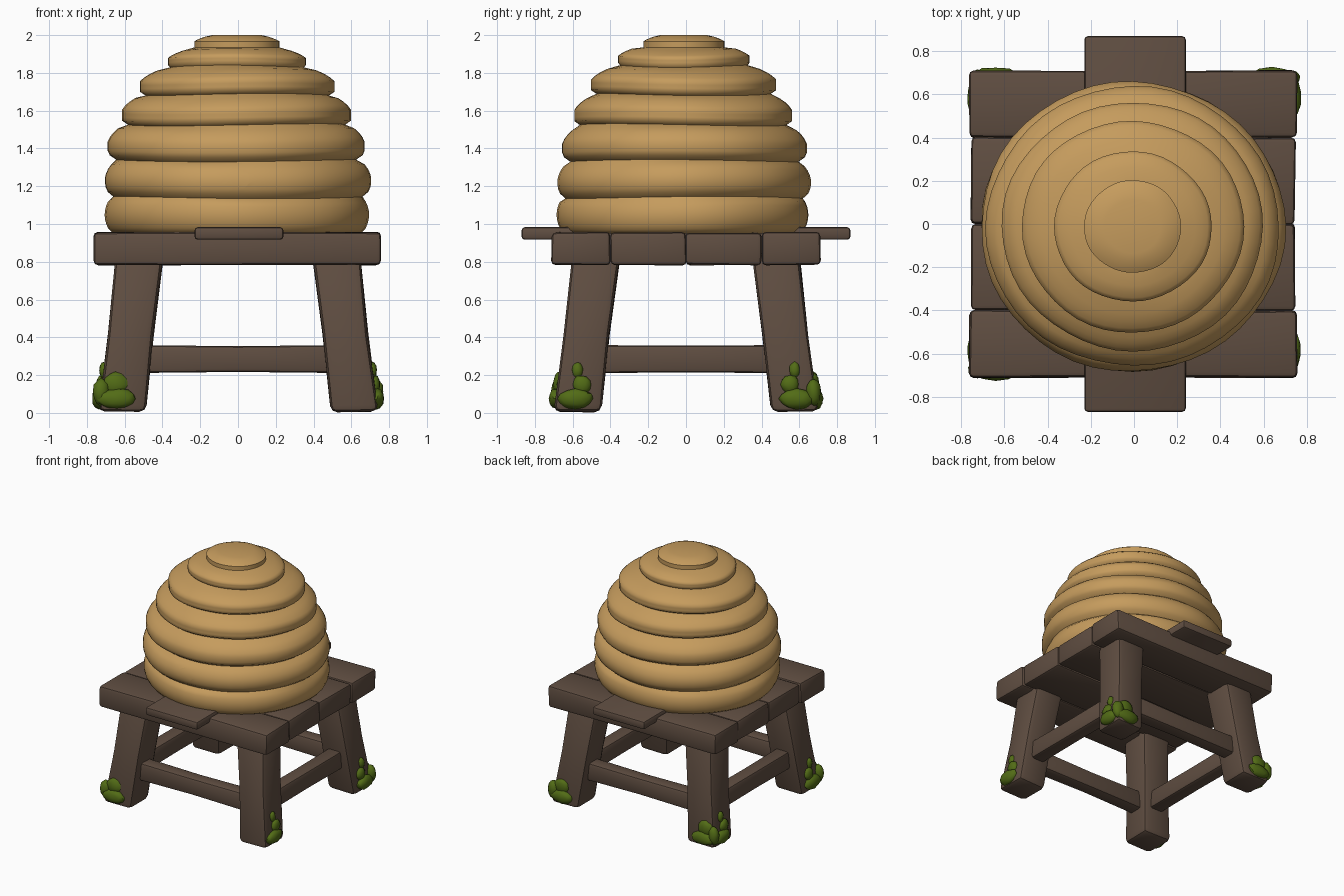
import bpy, bmesh, math, random
from mathutils import Vector

if "Cube" in bpy.data.objects:
    bpy.data.objects.remove(bpy.data.objects["Cube"])

random.seed(4)


def material(name, col):
    m = bpy.data.materials.new(name)
    m.diffuse_color = (*col, 1)
    m.use_nodes = True
    m.node_tree.nodes["Principled BSDF"].inputs["Base Color"].default_value = m.diffuse_color
    return m


STRAW = material("straw", (0.56, 0.33, 0.11))
WOOD = material("dark wood", (0.115, 0.075, 0.053))
MOSS = material("moss green", (0.085, 0.15, 0.008))


def finish(name, bm, mat, angle=40):
    bmesh.ops.recalc_face_normals(bm, faces=bm.faces)
    me = bpy.data.meshes.new(name)
    bm.to_mesh(me)
    bm.free()
    me.materials.append(mat)
    ob = bpy.data.objects.new(name, me)
    bpy.context.collection.objects.link(ob)
    smooth(ob, angle)
    return ob


def smooth(ob, angle):
    bpy.ops.object.select_all(action='DESELECT')
    bpy.context.view_layer.objects.active = ob
    ob.select_set(True)
    bpy.ops.object.shade_smooth_by_angle(angle=math.radians(angle))


def beam(name, a, b, u, v, bevel=0.03, waist=1.0, flat=False, jitter=0.0):
    """Bevelled timber from a to b with half sizes u, v; flat keeps the ends level."""
    a, b = Vector(a), Vector(b)
    d = (b - a).normalized()
    if flat:
        U, V = Vector((1, 0, 0)), Vector((0, 1, 0))
    else:
        V = Vector((0, 0, 1))
        U = V.cross(d).normalized()
    bm = bmesh.new()
    rings = []
    for t, s in ((0, 1), (0.5, waist), (1, 1)):
        c = a.lerp(b, t)
        rings.append([bm.verts.new(c + U * u * s * i + V * v * s * j
                      + Vector([random.uniform(-jitter, jitter) for _ in range(3)]))
                      for i, j in ((-1, -1), (1, -1), (1, 1), (-1, 1))])
    for r, q in zip(rings, rings[1:]):
        for i in range(4):
            k = (i + 1) % 4
            bm.faces.new((r[i], r[k], q[k], q[i]))
    bm.faces.new(rings[0][::-1])
    bm.faces.new(rings[-1])
    bmesh.ops.recalc_face_normals(bm, faces=bm.faces)
    edges = [e for e in bm.edges if e.calc_face_angle(0) > 0.7]
    bmesh.ops.bevel(bm, geom=edges, offset=bevel, segments=2, affect='EDGES', profile=0.5)
    return finish(name, bm, WOOD)


# Hive: coils as (bottom z, bottom groove radius, bulge radius)
coils = [(0.95, 0.655, 0.70), (1.14, 0.66, 0.705), (1.335, 0.635, 0.68), (1.525, 0.575, 0.605),
         (1.685, 0.485, 0.515), (1.835, 0.355, 0.365), (1.935, 0.235, 0.225), (2.0, 0.13, 0)]
profile = []
for (z0, g0, R), (z1, g1, _) in zip(coils, coils[1:]):
    bulge = R - (g0 + g1) / 2
    for i in range(8):
        t = i / 8
        r = g0 + (g1 - g0) * t + bulge * math.sin(math.pi * t) ** 0.6
        profile.append((min(r, R), z0 + (z1 - z0) * t))
profile += [(0.13, 2.0)]

N = 48
bm = bmesh.new()
rings = []
for k, (r, z) in enumerate(profile):
    ring = []
    for i in range(N):
        a = 2 * math.pi * i / N
        # gently uneven coils
        w = 1 + 0.006 * math.sin(3 * a + (k // 8) * 1.7) + 0.004 * math.sin(7 * a + (k // 8) * 2.3)
        dz = 0.006 * math.sin(2 * a + (k // 8)) if 0 < k < len(profile) - 9 else 0
        ring.append(bm.verts.new((r * w * math.cos(a) - 0.006, r * w * 0.952 * math.sin(a) - 0.012, z + dz)))
    rings.append(ring)
for p, q in zip(rings, rings[1:]):
    for i in range(N):
        k = (i + 1) % N
        bm.faces.new((p[i], p[k], q[k], q[i]))
bm.faces.new(rings[0][::-1])
bm.faces.new(rings[-1])
hive = finish("straw_hive", bm, STRAW, 60)

# Entrance hole
bm = bmesh.new()
bmesh.ops.create_cone(bm, cap_ends=True, segments=7, radius1=0.06, radius2=0.06, depth=0.3)
for v in bm.verts:
    x, y, z = v.co
    v.co = (x * 1.1 - 0.005, -0.69 + z, 1.23 + y)
cutter = finish("entrance_cutter", bm, WOOD)
cutter.hide_render = True
mod = hive.modifiers.new("entrance", 'BOOLEAN')
mod.operation = 'DIFFERENCE'
mod.solver = 'EXACT'
mod.material_mode = 'TRANSFER'
mod.object = cutter
bpy.context.view_layer.objects.active = hive
bpy.ops.object.modifier_apply(modifier=mod.name)
bpy.data.objects.remove(cutter, do_unlink=True)
smooth(hive, 60)

# Table planks running along x
cuts = [-0.71, -0.40, 0.0, 0.40, 0.71]
for n, (y0, y1) in enumerate(zip(cuts, cuts[1:])):
    e = 0.757 if n in (0, 3) else 0.75
    y = (y0 + y1) / 2
    beam(f"table_plank_{n + 1}", (-e - 0.005, y, 0.87), (e - 0.003, y, 0.87),
         (y1 - y0) / 2 + 0.001, 0.086, 0.022, 0.985, jitter=0.004)

# Landing board passing under the hive
beam("landing_board", (0.005, -0.87, 0.95), (0.005, 0.87, 0.95), 0.235, 0.033, 0.016)

# Splayed legs
for sx in (-1, 1):
    for sy in (-1, 1):
        name = ("front" if sy < 0 else "back") + ("_left" if sx < 0 else "_right")
        beam(name + "_leg", (sx * 0.615, sy * 0.575, 0.005), (sx * 0.52, sy * 0.475, 0.83),
             0.125, 0.125, 0.035, 0.96, flat=True, jitter=0.004)

# Stretchers between the legs
for s, nx, ny in ((-1, "front", "left"), (1, "back", "right")):
    beam(nx + "_stretcher", (-0.56, s * 0.54, 0.285), (0.56, s * 0.54, 0.285), 0.06, 0.074, 0.02, 0.92)
    beam(ny + "_stretcher", (s * 0.58, -0.52, 0.285), (s * 0.58, 0.52, 0.285), 0.06, 0.074, 0.02, 0.96)


# Moss clumps on the feet, as (centre, half size)
def moss(name, blobs):
    bm = bmesh.new()
    for c, s in blobs:
        new = bmesh.ops.create_icosphere(bm, subdivisions=2, radius=1)["verts"]
        for v in new:
            k = random.uniform(0.9, 1.08)
            v.co = Vector(c) + Vector(v.co[i] * s[i] * k for i in range(3))
    finish(name, bm, MOSS, 50)


for sx in (-1, 1):
    for sy in (-1, 1):
        name = ("front" if sy < 0 else "back") + ("_left" if sx < 0 else "_right")
        X, Y = sx * 0.735, sy * 0.69
        blobs = [((X, sy * 0.585, 0.075), (0.04, 0.095, 0.055)),
                 ((X - sx * 0.012, sy * 0.55, 0.15), (0.03, 0.05, 0.05)),
                 ((X - sx * 0.025, sy * 0.575, 0.225), (0.025, 0.03, 0.045))]
        if not (sx > 0 and sy < 0):
            blobs += [((sx * 0.64, Y, 0.075), (0.105, 0.037, 0.055)),
                      ((sx * 0.65, Y - sy * 0.015, 0.15), (0.065, 0.03, 0.065)),
                      ((sx * 0.725, Y - sy * 0.015, 0.11), (0.045, 0.04, 0.075))]
        moss(name + "_moss", blobs)
